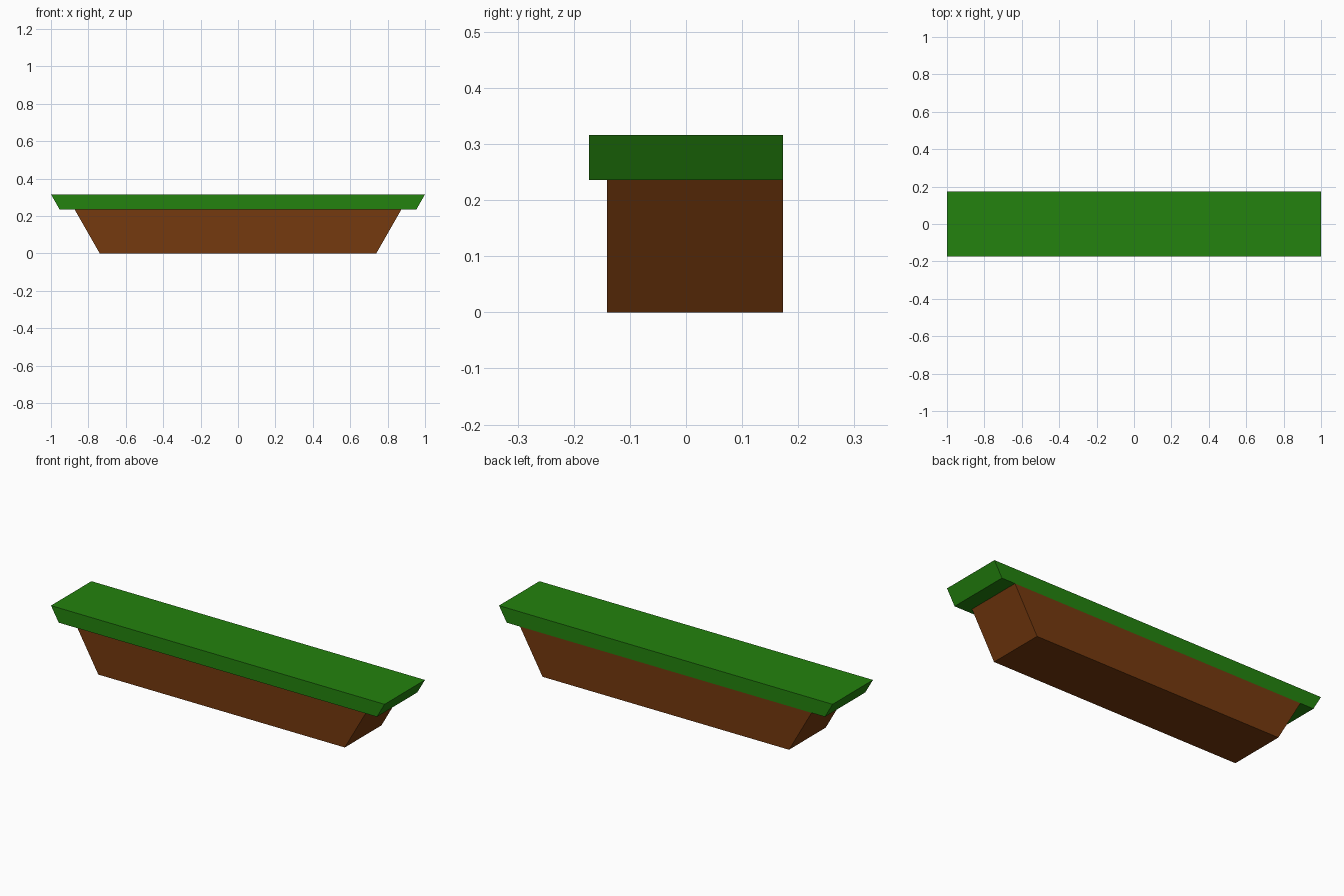
import bpy
import bmesh

if "Cube" in bpy.data.objects:
    bpy.data.objects.remove(bpy.data.objects["Cube"])


def material(name, rgb):
    mat = bpy.data.materials.new(name)
    mat.diffuse_color = (*rgb, 1.0)
    mat.use_nodes = True
    mat.node_tree.nodes["Principled BSDF"].inputs["Base Color"].default_value = mat.diffuse_color
    return mat


def trapezoid_slab(name, half_bottom, half_top, z0, z1, y0, y1, mat):
    """Extrude a symmetric trapezoid profile from front y0 to back y1."""
    bm = bmesh.new()
    profile = [(-half_bottom, z0), (half_bottom, z0), (half_top, z1), (-half_top, z1)]
    face = bm.faces.new([bm.verts.new((x, y0, z)) for x, z in profile])
    result = bmesh.ops.extrude_face_region(bm, geom=[face])
    moved = [v for v in result["geom"] if isinstance(v, bmesh.types.BMVert)]
    bmesh.ops.translate(bm, verts=moved, vec=(0, y1 - y0, 0))
    bmesh.ops.recalc_face_normals(bm, faces=bm.faces)
    mesh = bpy.data.meshes.new(name)
    bm.to_mesh(mesh)
    bm.free()
    mesh.materials.append(mat)
    obj = bpy.data.objects.new(name, mesh)
    bpy.context.collection.objects.link(obj)
    return obj


grass = material("grass_green", (0.017, 0.225, 0.0044))
soil = material("soil_brown", (0.178, 0.041, 0.0044))

# Earth base, narrowing downwards
trapezoid_slab("soil_base", 0.739, 0.874, 0.0, 0.236, -0.141, 0.173, soil)
# Grass cap, overhanging front and ends, flush at the back
trapezoid_slab("grass_top", 0.954, 1.0, 0.236, 0.316, -0.173, 0.173, grass)
